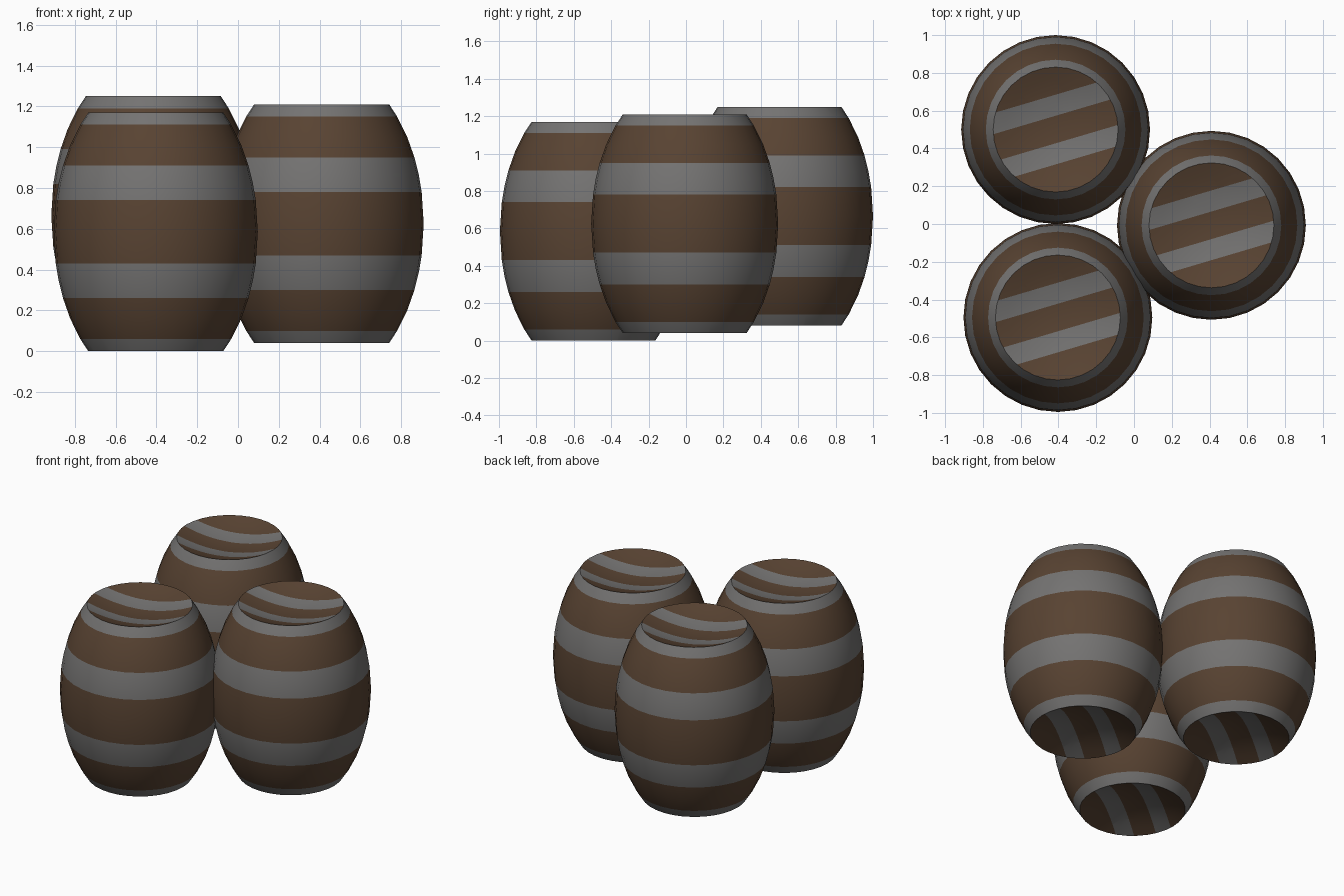
import bpy, bmesh, math
from mathutils import Vector

if "Cube" in bpy.data.objects:
    bpy.data.objects.remove(bpy.data.objects["Cube"])

SEG = 32          # sides around each barrel
H = 1.17          # barrel height
R = 0.5           # belly radius
DISH = 0.07       # how far the lids sink in the middle


def material(name, colour):
    m = bpy.data.materials.new(name)
    m.diffuse_color = (*colour, 1)
    m.use_nodes = True
    m.node_tree.nodes["Principled BSDF"].inputs["Base Color"].default_value = m.diffuse_color
    return m


WOOD = material("dark_brown_wood", (0.098, 0.056, 0.032))
IRON = material("grey_iron", (0.175, 0.171, 0.168))


def belly(z):
    """Barrel radius at height z (slice of an ellipse)."""
    return R * math.sqrt(1 - ((z - H / 2) / 0.78) ** 2)


def ring(bm, r, z):
    return [bm.verts.new((r * math.cos(math.tau * i / SEG),
                          r * math.sin(math.tau * i / SEG), z)) for i in range(SEG)]


def bridge(bm, a, b):
    return [bm.faces.new((a[i], a[(i + 1) % SEG], b[(i + 1) % SEG], b[i]))
            for i in range(SEG)]


def lid(bm, rim, z, side, angle):
    """Sunken striped lid; side is 1 for the top and -1 for the bottom."""
    r0 = belly(z)
    faces, prev = [], rim
    for f in (0.8, 0.6, 0.4, 0.2):
        cur = ring(bm, r0 * f, z - side * DISH * (1 - f * f))
        faces += bridge(bm, prev, cur)
        prev = cur
    mid = bm.verts.new((0, 0, z - side * DISH))
    faces += [bm.faces.new((prev[i], prev[(i + 1) % SEG], mid)) for i in range(SEG)]
    # cut the stripe edges into the lid
    n = Vector((-math.sin(angle), math.cos(angle), 0))
    for v in (-0.177, -0.07, 0.07, 0.177):
        geom = set(faces)
        for f in faces:
            geom.update(f.edges)
            geom.update(f.verts)
        out = bmesh.ops.bisect_plane(bm, geom=list(geom), dist=1e-5,
                                     plane_co=n * v, plane_no=n)
        faces = [g for g in out["geom"] if isinstance(g, bmesh.types.BMFace)]
    for f in faces:
        f.material_index = int(0.07 < abs(f.calc_center_median().dot(n)) < 0.177)


def barrel(name, loc):
    bm = bmesh.new()
    # curved staves with iron hoops, coloured by height
    heights = [0, 0.06, 0.16, 0.26, 0.345, 0.43, 0.585]
    heights += [H - z for z in reversed(heights[:-1])]
    rings = [ring(bm, belly(z), z) for z in heights]
    for i in range(len(heights) - 1):
        d = abs((heights[i] + heights[i + 1]) / 2 - H / 2)
        iron = 0.155 < d < 0.325 or d > 0.525
        for f in bridge(bm, rings[i], rings[i + 1]):
            f.material_index = int(iron)
    # lids
    lid(bm, rings[-1], H, 1, math.radians(16.5))
    lid(bm, rings[0], 0, -1, math.radians(36))
    bmesh.ops.recalc_face_normals(bm, faces=bm.faces)
    me = bpy.data.meshes.new(name)
    bm.to_mesh(me)
    bm.free()
    me.materials.append(WOOD)
    me.materials.append(IRON)
    ob = bpy.data.objects.new(name, me)
    ob.location = loc
    bpy.context.collection.objects.link(ob)
    bpy.ops.object.select_all(action="DESELECT")
    ob.select_set(True)
    bpy.context.view_layer.objects.active = ob
    bpy.ops.object.shade_smooth_by_angle(angle=math.radians(35))


barrel("back_barrel", (-0.415, 0.5, 0.08))
barrel("right_barrel", (0.41, -0.007, 0.04))
barrel("front_barrel", (-0.403, -0.495, 0))
